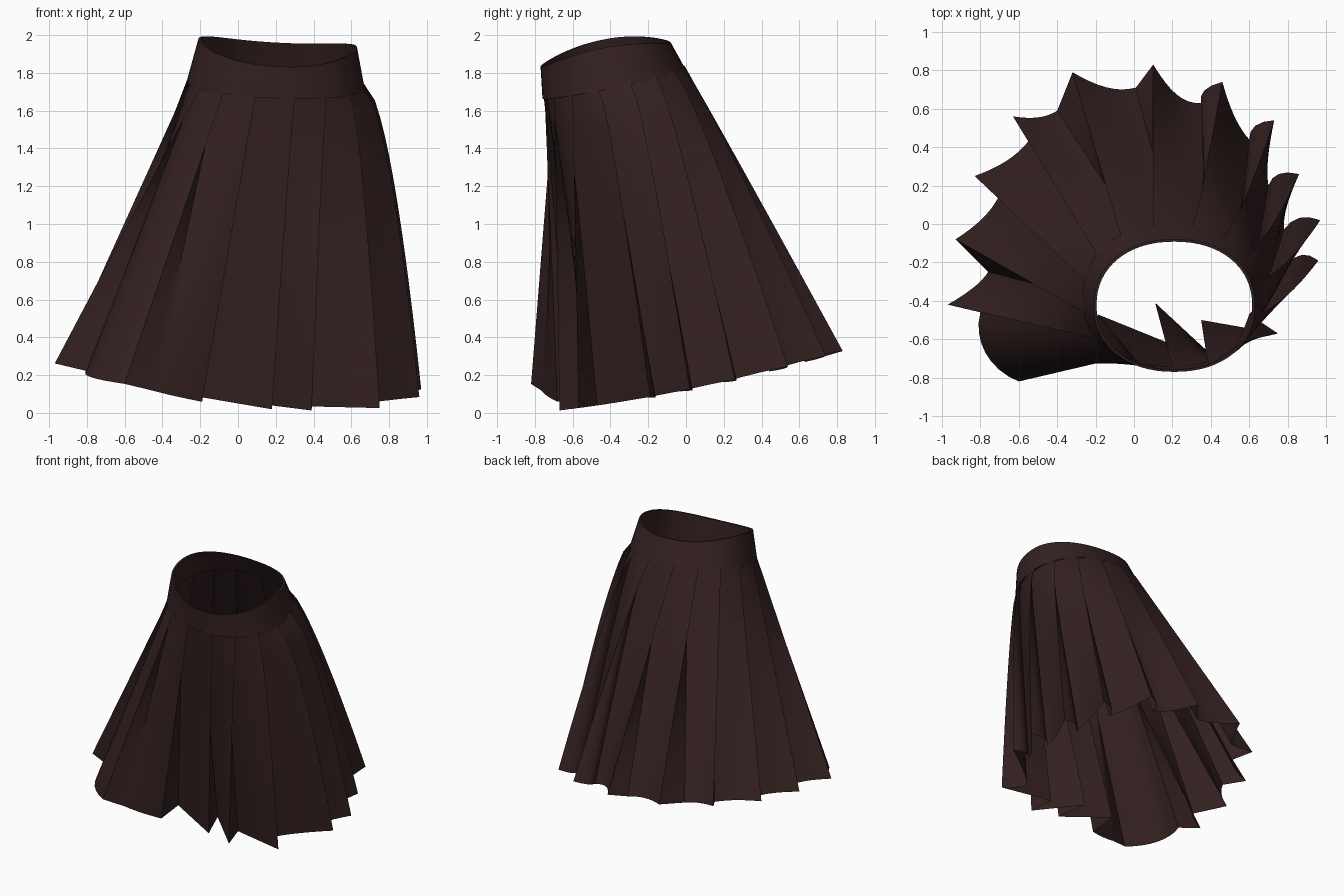
import bpy, math
from mathutils import Vector

if "Cube" in bpy.data.objects:
    bpy.data.objects.remove(bpy.data.objects["Cube"])

# One dark brown cloth
cloth = bpy.data.materials.new("dark_brown_cloth")
cloth.diffuse_color = (0.034, 0.0148, 0.0148, 1)
cloth.use_nodes = True
cloth.node_tree.nodes["Principled BSDF"].inputs["Base Color"].default_value = cloth.diffuse_color


def make(name, verts, faces, angle):
    mesh = bpy.data.meshes.new(name)
    mesh.from_pydata(verts, [], faces)
    mesh.materials.append(cloth)
    ob = bpy.data.objects.new(name, mesh)
    bpy.context.collection.objects.link(ob)
    bpy.ops.object.select_all(action='DESELECT')
    ob.select_set(True)
    bpy.context.view_layer.objects.active = ob
    bpy.ops.object.shade_smooth_by_angle(angle=math.radians(angle))
    return ob


def rounded(a):
    """Cosine and sine of a slightly squared ellipse."""
    return [math.copysign(abs(v) ** 0.92, v) for v in (math.cos(a), math.sin(a))]


def waist(a, k=1.0, lift=0.0):
    """Point on the tilted lower edge of the waistband."""
    c, s = rounded(a)
    return Vector((0.2 + 0.47 * k * c, -0.38 + 0.38 * k * s,
                   1.74 + 0.075 * s - 0.02 * c + lift))


def rim(a, k=1.0):
    """Point on the tilted upper edge of the waistband, lower at the back middle."""
    c, s = rounded(a)
    return Vector((0.21 + 0.42 * k * c, -0.425 + 0.345 * k * s,
                   1.957 + 0.063 * s - 0.06 * s * s - 0.022 * c))


# Waistband: outer wall, rim and inner wall
N = 64
rings = [lambda a: waist(a, 0.975), waist,
         lambda a: waist(a).lerp(rim(a), 0.5), rim,
         lambda a: rim(a, 0.965), lambda a: waist(a, 0.95)]
verts = [f(-2 * math.pi * j / N) for f in reversed(rings) for j in range(N)]
faces = [(r * N + j, r * N + (j + 1) % N, (r + 1) * N + (j + 1) % N, (r + 1) * N + j)
         for r in range(len(rings) - 1) for j in range(N)]
make("waistband", verts, faces, 40)

# Pleats, clockwise from above: outer folds and inner folds at the hem
TIPS = [(.18, -.62), (-.19, -.68), (-.60, -.82), (-.97, -.42), (-.93, -.08),
        (-.83, .25), (-.63, .56), (-.32, .79), (.10, .83), (.46, .74),
        (.73, .54), (.86, .26), (.97, .02), (.96, -.19), (.75, -.57), (.39, -.67)]
VALLEYS = [(-.19, -.47), (-.45, -.765), (-.80, -.46), (-.76, -.25), (-.70, .15),
           (-.55, .43), (-.40, .59), (.01, .71), (.35, .63), (.60, .44),
           (.70, .20), (.78, -.03), (.80, -.21), (.60, -.47), (.35, -.50), (.11, -.41)]
BOW = {0: 0.0, 1: 0.015, 2: 0.08, 7: -0.04, 8: -0.055, 15: 0.0, 14: 0.0}
ROWS = 16
n = len(TIPS)


def hem_z(x, y):
    return max(0, 0.12 + 0.2 * y + 0.06 * y * y + (0.18 - 0.1 * y) * max(0, -x))


def fold(top, hem, s):
    """Point at fraction s down a fold line; the right side bulges."""
    x, y = hem
    p = s ** (1 - 0.46 * max(0, x))
    return Vector((top.x + (x - top.x) * p, top.y + (y - top.y) * (0.6 * s + 0.4 * p),
                   top.z + (hem_z(x, y) - top.z) * s))


def tip(i, s):
    i %= n
    return fold(waist(math.radians(-79 - 22.5 * i), 0.99, 0.02), TIPS[i], s)


def valley(i, s):
    lap = 8 if i == 1 else 11
    return fold(waist(math.radians(-79 - 22.5 * (i + 1) - lap), 0.95, 0.02), VALLEYS[i], s)


columns = []
for i in range(n):
    # wide face from outer fold to inner fold, then short return
    for start, end, steps in ((tip, valley, 8), (valley, tip, 4)):
        for k in range(steps):
            t = k / steps
            col = []
            for r in range(ROWS + 1):
                s = r / ROWS
                a = start(i, s)
                b = end(i + 1 if end is tip else i, s)
                p = a.lerp(b, t)
                out = Vector((p.x - 0.15, p.y + 0.3, 0)).normalized()
                if start is tip:
                    push = out * (BOW.get(i, -0.025) * s + 0.018 * (1 - s))
                else:  # returns curl backwards on the right side
                    curl = 0.04 * s if 7 < i < 13 else 0.0
                    push = Vector((-out.y, out.x, 0)) * curl
                col.append(p + push * 4 * t * (1 - t))
            columns.append(col)

R = ROWS + 1
C = len(columns)
verts = [p for col in columns for p in col]
faces = [(c * R + r, (c + 1) % C * R + r, (c + 1) % C * R + r + 1, c * R + r + 1)
         for c in range(C) for r in range(ROWS)]
make("pleated_skirt", verts, faces, 35)
